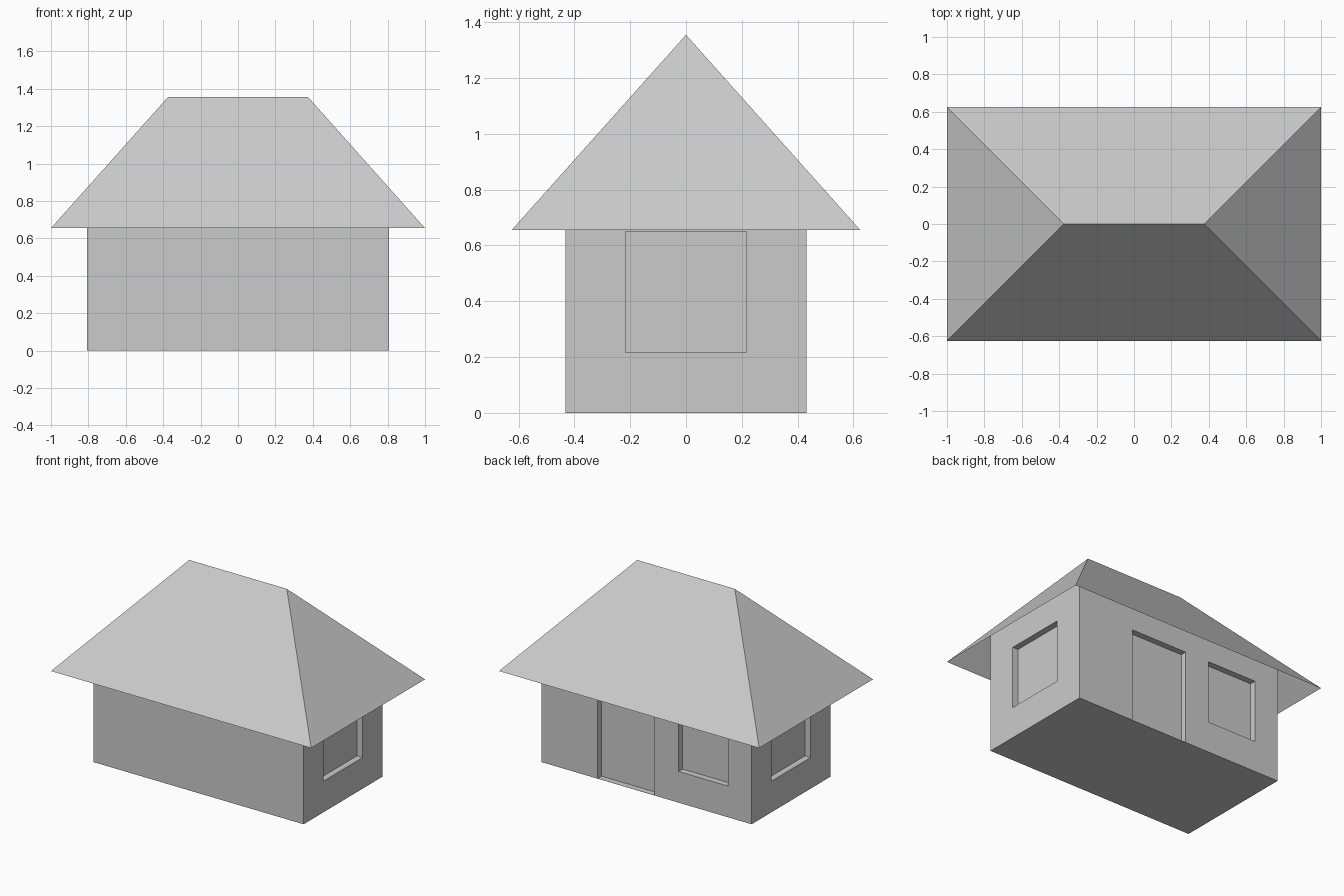
import bpy

if "Cube" in bpy.data.objects:
    bpy.data.objects.remove(bpy.data.objects["Cube"])

HX, HY = 0.807, 0.432      # wall half sizes
WALL_TOP = 0.868           # walls run up to meet the roof slopes
DEPTH = 0.043              # recess depth of openings


def mesh_object(name, verts, faces):
    mesh = bpy.data.meshes.new(name)
    mesh.from_pydata(verts, [], faces)
    mesh.update()
    obj = bpy.data.objects.new(name, mesh)
    bpy.context.collection.objects.link(obj)
    return obj


def box(name, x0, x1, y0, y1, z0, z1):
    verts = [(x, y, z) for x in (x0, x1) for y in (y0, y1) for z in (z0, z1)]
    faces = [(0, 1, 3, 2), (4, 6, 7, 5), (0, 4, 5, 1),
             (2, 3, 7, 6), (0, 2, 6, 4), (1, 5, 7, 3)]
    return mesh_object(name, verts, faces)


# Walls
walls = box("walls", -HX, HX, -HY, HY, 0, WALL_TOP)


# Recessed openings
def recess(name, *bounds):
    cutter = box(name + "_cutter", *bounds)
    cutter.hide_render = True
    cutter.hide_viewport = True
    cutter.display_type = 'WIRE'
    mod = walls.modifiers.new(name, 'BOOLEAN')
    mod.operation = 'DIFFERENCE'
    mod.solver = 'EXACT'
    mod.object = cutter


OUT = 0.1
recess("right_window", HX - DEPTH, HX + OUT, -0.216, 0.216, 0.217, 0.651)
recess("left_window", -HX - OUT, -HX + DEPTH, -0.216, 0.216, 0.217, 0.651)
recess("back_window", -0.624, -0.246, HY - DEPTH, HY + OUT, 0.217, 0.651)
recess("back_door", -0.059, 0.376, HY - DEPTH, HY + OUT, 0.001, 0.651)

# Hipped roof: thin shell, open underneath
EAVE, RIDGE = 0.655, 1.355
mesh_object(
    "roof",
    [(-1, -0.625, EAVE), (1, -0.625, EAVE), (1, 0.625, EAVE), (-1, 0.625, EAVE),
     (-0.375, 0, RIDGE), (0.375, 0, RIDGE)],
    [(0, 1, 5, 4), (1, 2, 5), (2, 3, 4, 5), (3, 0, 4)])
